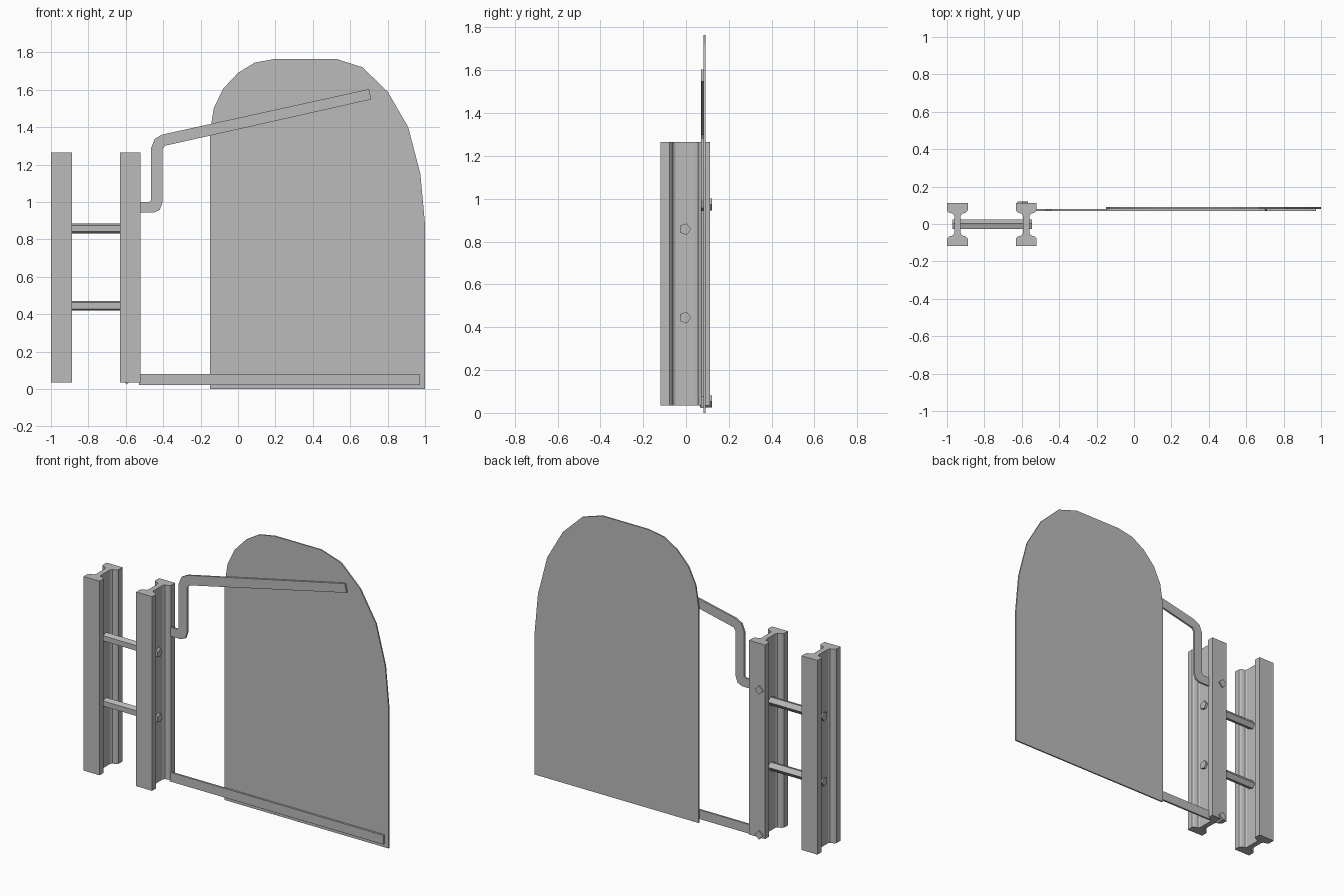
import bpy, bmesh, math
from mathutils import Vector

cube = bpy.data.objects.get("Cube")
if cube:
    bpy.data.objects.remove(cube, do_unlink=True)

grey = bpy.data.materials.new("plain grey")
grey.use_nodes = True
colour = (0.5, 0.5, 0.5, 1)
grey.diffuse_color = colour
grey.node_tree.nodes["Principled BSDF"].inputs["Base Color"].default_value = colour


def extrude(name, outline, start, depth):
    """Flat outline of 3D points, pushed along the depth vector."""
    bm = bmesh.new()
    face = bm.faces.new([bm.verts.new(Vector(p) + Vector(start)) for p in outline])
    new = bmesh.ops.extrude_face_region(bm, geom=[face])["geom"]
    moved = [v for v in new if isinstance(v, bmesh.types.BMVert)]
    bmesh.ops.translate(bm, verts=moved, vec=depth)
    bmesh.ops.recalc_face_normals(bm, faces=bm.faces)
    mesh = bpy.data.meshes.new(name)
    bm.to_mesh(mesh)
    bm.free()
    mesh.materials.append(grey)
    obj = bpy.data.objects.new(name, mesh)
    bpy.context.collection.objects.link(obj)
    return obj


def plate(name, points, y, thickness):
    return extrude(name, [(x, 0, z) for x, z in points], (0, y, 0), (0, thickness, 0))


def ngon(sides, radius):
    return [(radius * math.cos(a), radius * math.sin(a))
            for a in (math.tau * i / sides for i in range(sides))]


# I-section posts, the quarter profile mirrored to all corners
quarter = [(0.056, 0.115), (0.056, 0.075), (0.045, 0.064), (0.024, 0.058), (0.017, 0.046)]
half = quarter + [(x, -y) for x, y in reversed(quarter)]
section = half + [(-x, -y) for x, y in half]
for name, x in (("outer_post", -0.944), ("hinge_post", -0.576)):
    extrude(name, [(px, py, 0) for px, py in section], (x, -0.003, 0.035), (0, 0, 1.23))

# Five-sided rungs between the posts
for name, z in (("lower_rung", 0.445), ("upper_rung", 0.858)):
    extrude(name, [(0, a, b) for a, b in ngon(5, 0.028)], (-0.97, -0.005, z), (0.425, 0, 0))

# Diamond pegs through the back flange
for name, z in (("lower_peg", 0.053), ("upper_peg", 0.972)):
    extrude(name, [(a, 0, b) for a, b in ngon(4, 0.028)], (-0.595, 0.065, z), (0, 0.056, 0))

# Flat support arms
plate("lower_arm", [(-0.53, 0.022), (0.972, 0.022), (0.972, 0.08), (-0.53, 0.08)], 0.069, 0.012)
plate("upper_arm", [
    (-0.53, 0.943), (-0.45, 0.943), (-0.418, 0.957), (-0.405, 0.995), (-0.405, 1.28),
    (-0.392, 1.3), (0.712, 1.548), (0.7, 1.603), (-0.405, 1.36), (-0.445, 1.338),
    (-0.464, 1.29), (-0.464, 1.01), (-0.475, 1.0), (-0.53, 1.0)], 0.069, 0.012)

# Rounded panel
plate("panel", [
    (-0.15, 0), (1, 0), (1, 0.88), (0.975, 1.15), (0.91, 1.4), (0.8, 1.59),
    (0.665, 1.72), (0.525, 1.765), (0.2, 1.765), (0.09, 1.745), (0, 1.69),
    (-0.08, 1.605), (-0.13, 1.5), (-0.15, 1.37)], 0.081, 0.009)
